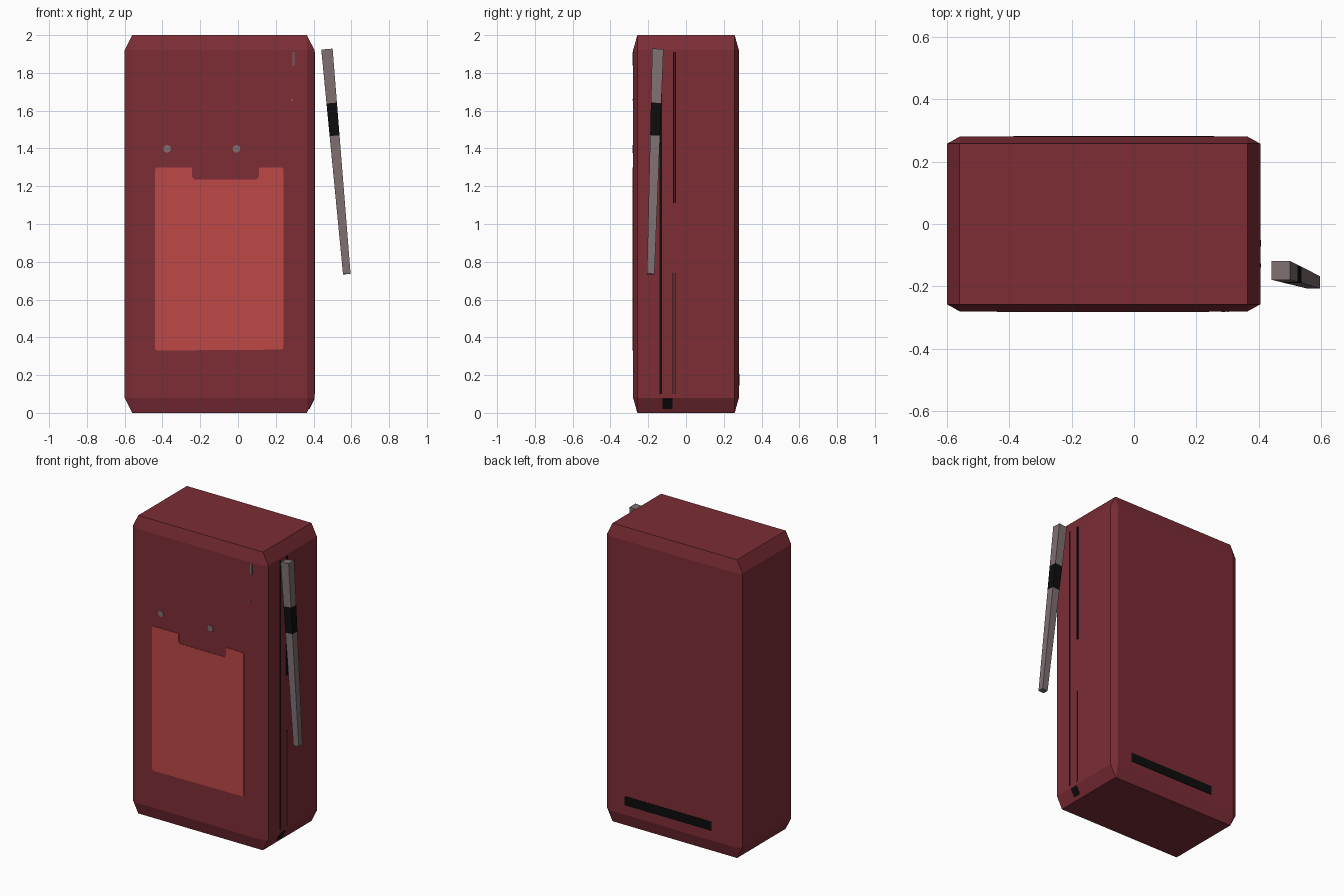
import bpy, bmesh, math
from mathutils import Vector

if "Cube" in bpy.data.objects:
    bpy.data.objects.remove(bpy.data.objects["Cube"])


def material(name, rgb):
    m = bpy.data.materials.new(name)
    m.diffuse_color = (*rgb, 1)
    m.use_nodes = True
    m.node_tree.nodes["Principled BSDF"].inputs["Base Color"].default_value = m.diffuse_color
    return m


DARK_RED = material("dark_red", (0.2, 0.026, 0.036))
BRIGHT_RED = material("bright_red", (0.51, 0.065, 0.062))
GREY = material("warm_grey", (0.205, 0.157, 0.163))
BLACK = material("black", (0.004, 0.004, 0.004))


def finish(name, bm, mats):
    bmesh.ops.recalc_face_normals(bm, faces=bm.faces)
    me = bpy.data.meshes.new(name)
    bm.to_mesh(me)
    bm.free()
    for m in mats:
        me.materials.append(m)
    ob = bpy.data.objects.new(name, me)
    bpy.context.collection.objects.link(ob)
    return ob


def plate(name, pts, normal, mat, t=0.003):
    """Thin painted plate: outline lying on the body, pushed out along normal."""
    bm = bmesh.new()
    n = Vector(normal).normalized() * t
    lo = [bm.verts.new(Vector(p) - n) for p in pts]
    hi = [bm.verts.new(Vector(p) + n) for p in pts]
    bm.faces.new(lo)
    bm.faces.new(hi)
    for i in range(len(pts)):
        j = (i + 1) % len(pts)
        bm.faces.new((lo[i], lo[j], hi[j], hi[i]))
    return finish(name, bm, [mat])


X0, X1, Y, Z = -0.6, 0.405, 0.28, 2.0


def front(name, outline, mat):
    return plate(name, [(x, -Y, z) for x, z in outline], (0, -1, 0), mat)


def rect(a0, a1, b0, b1):
    return [(a0, b0), (a1, b0), (a1, b1), (a0, b1)]


def side_line(name, y0, y1, z0, z1, mat):
    return plate(name, [(X1, y, z) for y, z in rect(y0, y1, z0, z1)], (1, 0, 0), mat, 0.002)


# body: bevelled cube stretched to size, so the chamfer stretches with it
bm = bmesh.new()
bmesh.ops.create_cube(bm, size=2)
bmesh.ops.bevel(bm, geom=bm.edges[:], offset=0.08, segments=1, affect='EDGES')
for v in bm.verts:
    v.co = ((X0 + X1) / 2 + v.co.x * (X1 - X0) / 2, v.co.y * Y, 1 + v.co.z)
finish("body", bm, [DARK_RED])

# front panel with a notch in its upper edge
front("front_panel", [
    (-0.43, 0.33), (0.23, 0.335), (0.24, 0.345), (0.24, 1.29), (0.23, 1.3),
    (0.11, 1.3), (0.11, 1.25), (0.095, 1.235), (-0.23, 1.235), (-0.243, 1.25),
    (-0.243, 1.3), (-0.43, 1.3), (-0.44, 1.29), (-0.44, 0.34)], BRIGHT_RED)

# studs above the panel
for i, x in enumerate((-0.375, -0.008)):
    ring = [(x + 0.021 * math.cos(k * math.pi / 4), 1.398 + 0.021 * math.sin(k * math.pi / 4))
            for k in range(8)]
    front(f"stud_{i}", ring, GREY)

# small marks near the top right corner
for i, x in enumerate((0.291, 0.301)):
    front(f"corner_mark_{i}", rect(x - 0.002, x + 0.002, 1.84, 1.91), GREY)
front("corner_dot", rect(0.281, 0.291, 1.655, 1.663), GREY)

# seam and slots on the right side
side_line("side_seam", -0.14, -0.127, 0.1, 1.91, BLACK)
for i, y in enumerate((-0.065, -0.055)):
    side_line(f"upper_slot_{i}", y - 0.003, y + 0.003, 1.11, 1.91, BLACK)
for i, y in enumerate((-0.069, -0.058)):
    side_line(f"lower_slot_{i}", y - 0.003, y + 0.003, 0.1, 0.74, BLACK)
side_line("lower_slot_fill", -0.066, -0.061, 0.1, 0.74, BRIGHT_RED)

# black port on the lower right chamfer
cx = lambda z: X1 - 0.04 * (0.08 - z) / 0.08
plate("port", [(cx(z), y, z) for y, z in rect(-0.125, -0.072, 0.022, 0.075)],
      (2, 0, -1), BLACK)

# strip low on the back
plate("back_strip", [(x, Y, z) for x, z in rect(-0.386, 0.257, 0.145, 0.205)],
      (0, 1, 0), BLACK)

# slanted tapered stylus beside the body, with a black grip band
top, bottom = Vector((0.471, -0.149, 1.925)), Vector((0.576, -0.187, 0.735))
axis = (bottom - top).normalized()
u = (Vector((1, 0, 0)) - axis * axis.x).normalized()
w = axis.cross(u)
bm = bmesh.new()
rings = []
for t in (0, 0.24, 0.385, 1):
    c, r = top.lerp(bottom, t), 0.030 - 0.010 * t
    rings.append([bm.verts.new(c + u * r * a + w * r * b)
                  for a, b in ((-1, -1), (1, -1), (1, 1), (-1, 1))])
bm.faces.new(rings[0])
bm.faces.new(rings[-1])
for s in range(3):
    for i in range(4):
        j = (i + 1) % 4
        f = bm.faces.new((rings[s][i], rings[s][j], rings[s + 1][j], rings[s + 1][i]))
        f.material_index = int(s == 1)
finish("stylus", bm, [GREY, BLACK])
